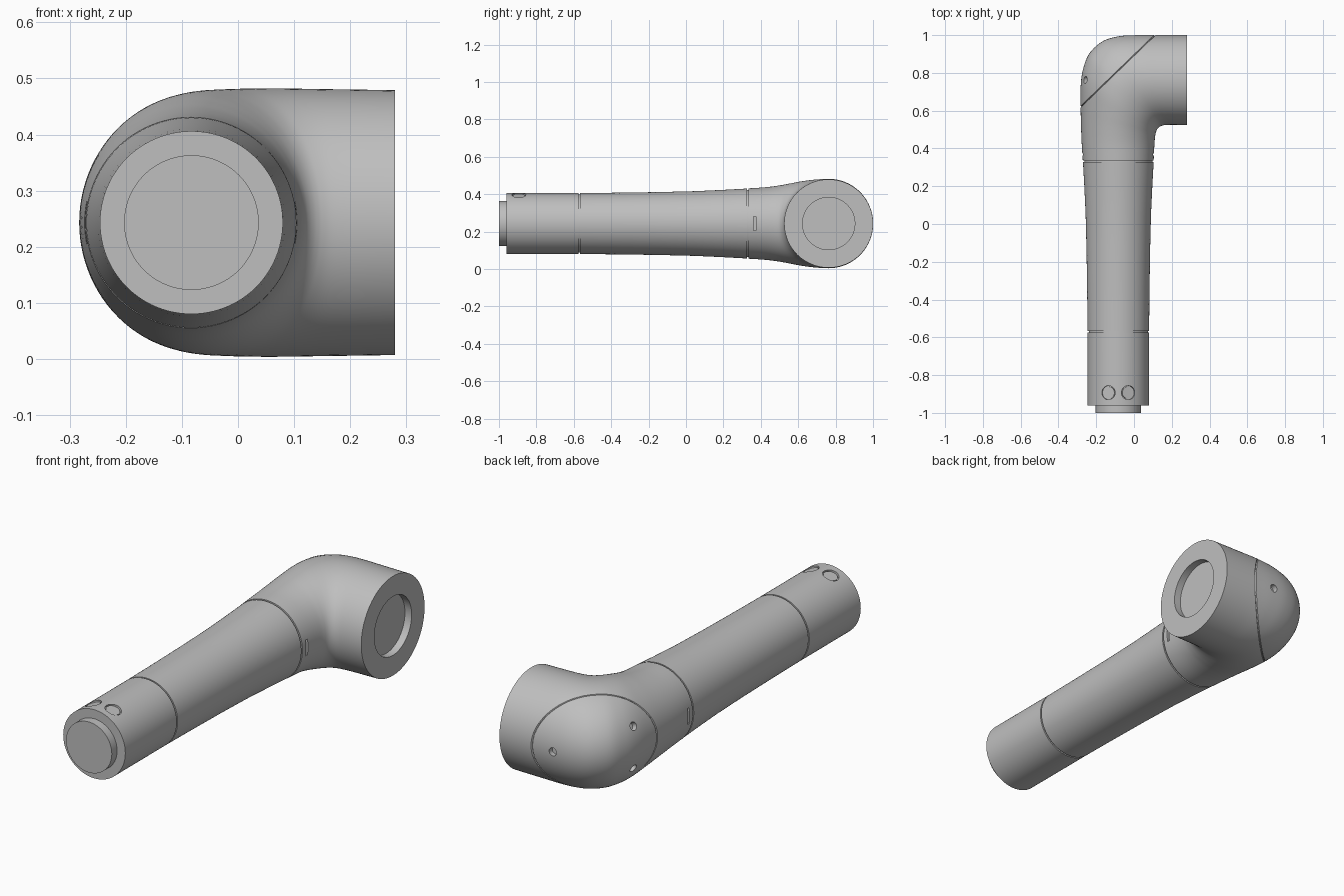
import bpy, bmesh, math
from mathutils import Vector
from mathutils.bvhtree import BVHTree

if "Cube" in bpy.data.objects:
    bpy.data.objects.remove(bpy.data.objects["Cube"], do_unlink=True)

SIDES = 96
MID = 0.243                       # height of both tube axes
AXIS = Vector((-0.083, 0, MID))   # long arm axis, running along y
BORE = Vector((0.28, 0.763, MID)) # centre of the open side face

grey = bpy.data.materials.new("plain grey")
grey.use_nodes = True
grey.diffuse_color = (0.52, 0.52, 0.52, 1)
grey.node_tree.nodes["Principled BSDF"].inputs["Base Color"].default_value = grey.diffuse_color


def add_object(name, bm):
    bmesh.ops.recalc_face_normals(bm, faces=bm.faces)
    mesh = bpy.data.meshes.new(name)
    bm.to_mesh(mesh)
    bm.free()
    mesh.materials.append(grey)
    obj = bpy.data.objects.new(name, mesh)
    bpy.context.collection.objects.link(obj)
    return obj


def loft(rings):
    """Skin a list of closed rings and cap both ends."""
    bm = bmesh.new()
    loops = [[bm.verts.new(p) for p in ring] for ring in rings]
    for a, b in zip(loops, loops[1:]):
        for i in range(len(a)):
            j = (i + 1) % len(a)
            bm.faces.new((a[i], a[j], b[j], b[i]))
    bm.faces.new(loops[0])
    bm.faces.new(loops[-1])
    return bm


def ellipse(inner, outer, half_height):
    """Upright elliptical section spanning two plan points."""
    centre, arm = (inner + outer) / 2, (outer - inner) / 2
    up = Vector((0, 0, half_height))
    angles = [math.tau * i / SIDES for i in range(SIDES)]
    return [centre + arm * math.cos(t) + up * math.sin(t) for t in angles]


def lathe(name, profile):
    """Round part on the arm axis from (radius, y) pairs."""
    rings = []
    for radius, y in profile:
        centre, reach = AXIS + Vector((0, y, 0)), Vector((radius, 0, 0))
        rings.append(ellipse(centre + reach, centre - reach, radius))
    return add_object(name, loft(rings))


def cylinder(name, centre, direction, radius, length):
    bm = bmesh.new()
    bmesh.ops.create_cone(bm, cap_ends=True, segments=48, radius1=radius,
                          radius2=radius, depth=length)
    turn = direction.to_track_quat("Z", "Y").to_matrix()
    bmesh.ops.rotate(bm, matrix=turn, verts=bm.verts)
    bmesh.ops.translate(bm, vec=centre, verts=bm.verts)
    return add_object(name, bm)


def box(name, centre, size):
    bm = bmesh.new()
    bmesh.ops.create_cube(bm, size=1)
    bmesh.ops.scale(bm, vec=size, verts=bm.verts)
    bmesh.ops.translate(bm, vec=centre, verts=bm.verts)
    return add_object(name, bm)


def cut(target, cutters):
    for cutter in cutters:
        mod = target.modifiers.new("cut", "BOOLEAN")
        mod.operation, mod.solver, mod.object = "DIFFERENCE", "EXACT", cutter
    graph = bpy.context.evaluated_depsgraph_get()
    result = bpy.data.meshes.new_from_object(target.evaluated_get(graph))
    target.modifiers.clear()
    target.data = result
    for cutter in cutters:
        bpy.data.objects.remove(cutter, do_unlink=True)


def smooth_curve(keys, steps):
    """Catmull-Rom interpolation through rows of values."""
    rows = [Vector(k) for k in keys]
    padded = [2 * rows[0] - rows[1]] + rows + [2 * rows[-1] - rows[-2]]
    out = []
    for a, b, c, d in zip(padded, padded[1:], padded[2:], padded[3:]):
        for s in range(steps):
            t = s / steps
            out.append(b + (c - a) * t / 2 + (a - b * 2.5 + c * 2 - d / 2) * t * t
                       + (b * 3 - a - c * 3 + d) * t ** 3 / 2)
    return out + [rows[-1]]


# Arm: end plug, end sleeve and tapered tube, with necks showing as seams
lathe("end_plug", [(0.12, -1), (0.12, -0.95)])
sleeve = lathe("end_sleeve", [(0.163, -0.96), (0.163, -0.574)])
lathe("tapered_tube", [(0.156, -0.58), (0.156, -0.567), (0.163, -0.567), (0.1645, -0.4),
                       (0.168, -0.15), (0.173, 0.05), (0.18, 0.2), (0.187, 0.327),
                       (0.18, 0.327), (0.18, 0.34)])

# Elbow: fan of sections given as inner x, y, outer x, y, half height
stations = [
    (0.104, 0.335, -0.271, 0.335, 0.188),
    (0.108, 0.42, -0.277, 0.43, 0.194),
    (0.112, 0.465, -0.281, 0.54, 0.204),
    (0.117, 0.488, -0.283, 0.65, 0.216),
    (0.122, 0.5, -0.281, 0.75, 0.226),
    (0.128, 0.508, -0.267, 0.83, 0.232),
    (0.135, 0.514, -0.235, 0.905, 0.236),
    (0.142, 0.518, -0.17, 0.965, 0.238),
    (0.15, 0.521, -0.09, 0.992, 0.239),
    (0.165, 0.524, 0, 1, 0.239),
    (0.19, 0.525, 0.1, 1, 0.238),
    (0.23, 0.525, 0.2, 1, 0.237),
    (0.28, 0.525, 0.28, 1, 0.236),
]
rings = [ellipse(Vector((ix, iy, MID)), Vector((ox, oy, MID)), h)
         for ix, iy, ox, oy, h in smooth_curve(stations, 5)]
bm = loft(rings)
bmesh.ops.recalc_face_normals(bm, faces=bm.faces)
tree = BVHTree.FromBMesh(bm)

# Diagonal seam around the rear cover, pressed in as a fine groove
seam_point = Vector((-0.283, 0.62, MID))
seam_normal = Vector((-0.38, 0.393, 0)).normalized()
for offset in (-0.003, 0.003, 0):
    found = bmesh.ops.bisect_plane(bm, geom=bm.verts[:] + bm.edges[:] + bm.faces[:],
                                   dist=1e-6, plane_co=seam_point + seam_normal * offset,
                                   plane_no=seam_normal)
bm.normal_update()
groove = [v for v in found["geom_cut"] if isinstance(v, bmesh.types.BMVert)]
shifts = [v.normal * 0.005 for v in groove]
for v, shift in zip(groove, shifts):
    v.co -= shift
elbow = add_object("elbow", bm)

# Round recess in the side opening, and a slot on each side of the neck
cutters = [cylinder("recess", BORE, Vector((1, 0, 0)), 0.14, 0.07)]
for side in (-1, 1):
    cutters.append(box("slot", AXIS + Vector((side * 0.19, 0.368, 0)), (0.03, 0.013, 0.076)))

# Screw holes in the rear cover, sunk along the surface normal
for x, y, height in ((0, 1, 0), (-0.28, 0.765, 0.11), (-0.28, 0.765, -0.11)):
    spot, normal, _, _ = tree.find_nearest(Vector((x, y, MID + height)))
    cutters.append(cylinder("screw_hole", spot, normal, 0.019, 0.05))
cut(elbow, cutters)

# Two push buttons sunk into the top of the sleeve
pockets = []
for side, label in ((-1, "right"), (1, "left")):
    tilt = math.radians(19) * side
    out = Vector((math.sin(tilt), 0, math.cos(tilt)))
    base = AXIS + Vector((0, -0.893, 0))
    pockets.append(cylinder("pocket", base + out * 0.17, out, 0.037, 0.04))
    cylinder(label + "_button", base + out * 0.148, out, 0.032, 0.018)
cut(sleeve, pockets)

# Soft shading with crisp edges
bpy.ops.object.select_all(action="DESELECT")
for obj in bpy.context.collection.objects:
    if obj.type == "MESH" and grey.name in obj.data.materials:
        obj.select_set(True)
        bpy.context.view_layer.objects.active = obj
bpy.ops.object.shade_smooth_by_angle(angle=math.radians(30))
